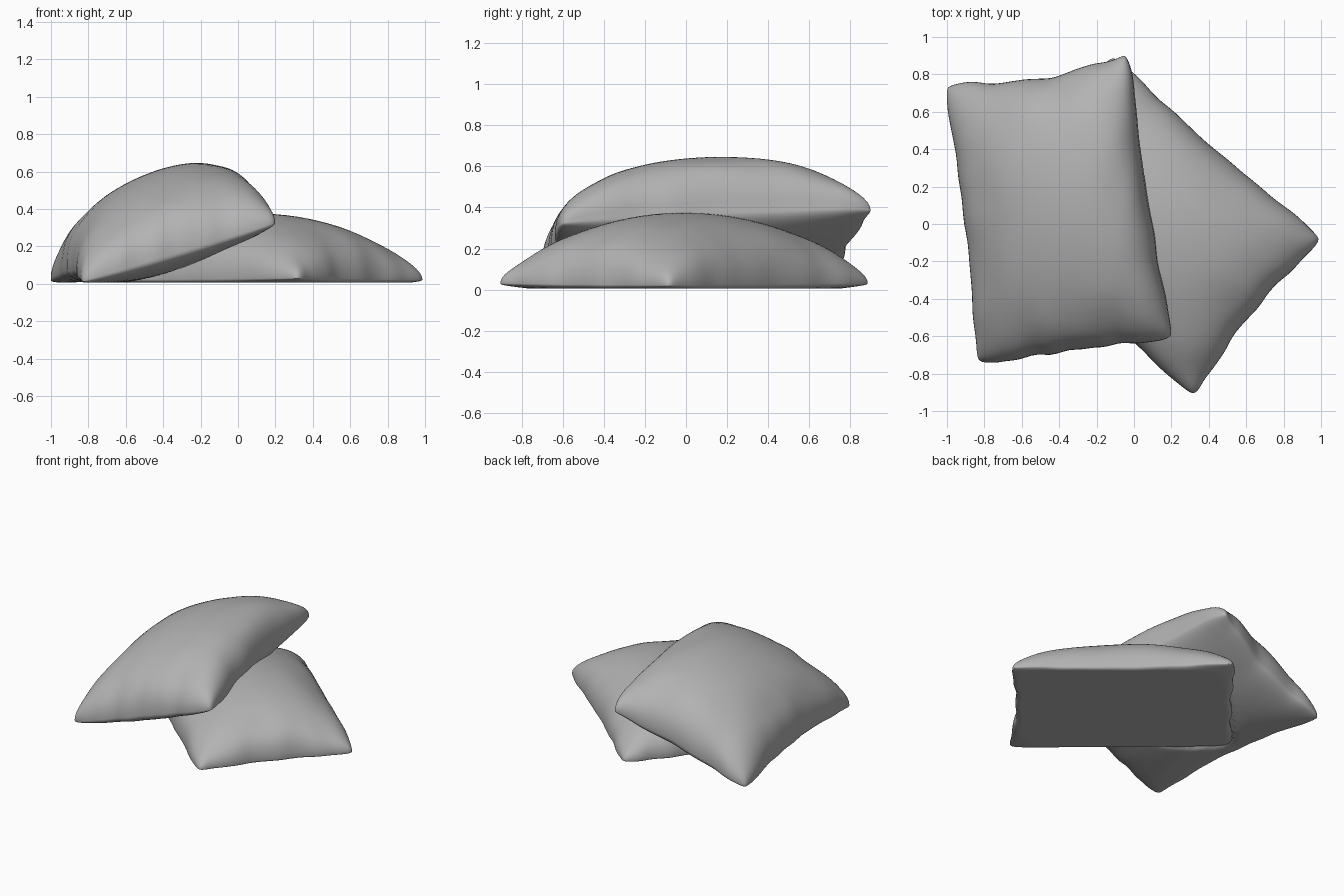
import bpy, bmesh, math
from mathutils import Vector, noise

if "Cube" in bpy.data.objects:
    bpy.data.objects.remove(bpy.data.objects["Cube"])

N = 48  # grid divisions per pillow side

fabric = bpy.data.materials.new("grey_fabric")
fabric.diffuse_color = (0.45, 0.45, 0.45, 1)
fabric.use_nodes = True
fabric.node_tree.nodes["Principled BSDF"].inputs["Base Color"].default_value = fabric.diffuse_color

LOWER = [(-0.81, 0.06, 0.02), (0.32, -0.94, 0.03), (1.03, -0.08, 0.02), (-0.12, 0.92, 0.03)]


def lower_height(x, y):
    """Approximate height of the lower pillow's upper side at x, y."""
    a, b, d = (Vector(LOWER[k][:2]) for k in (0, 1, 3))
    e, g, r = b - a, d - a, Vector((x, y)) - a
    det = e.x * g.y - e.y * g.x
    u = 2 * (r.x * g.y - r.y * g.x) / det - 1
    v = 2 * (e.x * r.y - e.y * r.x) / det - 1
    if abs(u) >= 1 or abs(v) >= 1:
        return 0.0
    return 0.355 * ((1 - u * u) * (1 - v * v)) ** 0.6


def pillow(name, corners, pinch, lift, top, under, power, seed, rests=False):
    """Stuffed cushion: two bulged sheets joined at a pinched, wavy seam.
    corners: front-left, front-right, back-right, back-left
    pinch: inward pull at the middle of the left, right, front, back edges
    lift: seam rise at the middle of the left and right edges"""
    a, b, c, d = (Vector(p) for p in corners)
    top, under = Vector(top), Vector(under)
    bm = bmesh.new()

    def point(i, j, bulge, is_top):
        u, v = (math.sin(math.pi * (k / N - 0.5)) for k in (i, j))
        mu, mv = max(0, 1 - u * u), max(0, 1 - v * v)
        # seam waves, inward pinch of the edges, blunt corners
        wave_u = 0.012 * noise.noise((v * 4, seed, math.copysign(3.3, u))) * abs(u) ** 3
        wave_v = 0.012 * noise.noise((u * 4, seed + 5, math.copysign(3.3, v))) * abs(v) ** 3
        blunt = 1 - 0.045 * (u * v) ** 12
        pu = pinch[0] * (1 - u) / 2 + pinch[1] * (1 + u) / 2
        pv = pinch[2] * (1 - v) / 2 + pinch[3] * (1 + v) / 2
        s = (u * (1 - pu * mv) * blunt + wave_u * 2 + 1) / 2
        t = (v * (1 - pv * mu) * blunt + wave_v * 2 + 1) / 2
        p = (a * (1 - s) + b * s) * (1 - t) + (d * (1 - s) + c * s) * t
        p.z += mv * u * u * (lift[0] if u < 0 else lift[1])
        # stuffing, with soft folds that run in from the seam
        f = (mu * mv) ** power
        if is_top:
            fold = noise.noise((u * 2.6, v * 2.6, seed + 9))
            f *= 1 + 0.16 * fold * max(abs(u), abs(v)) ** 4
        p += bulge * f
        # settle on whatever lies beneath
        p.z = max(p.z, lower_height(p.x, p.y) if rests else 0.0, 0.006)
        return p

    sheets = []
    for bulge, is_top in ((top, True), (under, False)):
        g = [[bm.verts.new(point(i, j, bulge, is_top)) for j in range(N + 1)]
             for i in range(N + 1)]
        for i in range(N):
            for j in range(N):
                q = [g[i][j], g[i + 1][j], g[i + 1][j + 1], g[i][j + 1]]
                bm.faces.new(q if is_top else q[::-1])
        sheets.append(g)
    # sew the two sheets together along the seam
    targets = {}
    for i in range(N + 1):
        for j in range(N + 1):
            if i in (0, N) or j in (0, N):
                targets[sheets[1][i][j]] = sheets[0][i][j]
    bmesh.ops.weld_verts(bm, targetmap=targets)

    mesh = bpy.data.meshes.new(name)
    bm.to_mesh(mesh)
    bm.free()
    mesh.materials.append(fabric)
    ob = bpy.data.objects.new(name, mesh)
    bpy.context.collection.objects.link(ob)
    bpy.ops.object.select_all(action='DESELECT')
    ob.select_set(True)
    bpy.context.view_layer.objects.active = ob
    bpy.ops.object.shade_smooth_by_angle(angle=math.radians(50))


# Cushion lying flat on the floor
pillow("lower_pillow", LOWER, (0.02, 0.07, 0.03, 0.06), (0, 0),
       (0, 0, 0.35), (0, 0, -0.06), 0.42, 1.7)

# Cushion leaning over the first one
pillow("upper_pillow",
       [(-0.84, -0.77, 0.01), (0.22, -0.62, 0.33), (-0.02, 0.93, 0.40), (-1.02, 0.76, 0.01)],
       (0.05, 0.06, 0.03, 0.09), (0.05, 0.03),
       (-0.02, 0, 0.415), (0.04, 0, -0.12), 0.42, 4.2, rests=True)
